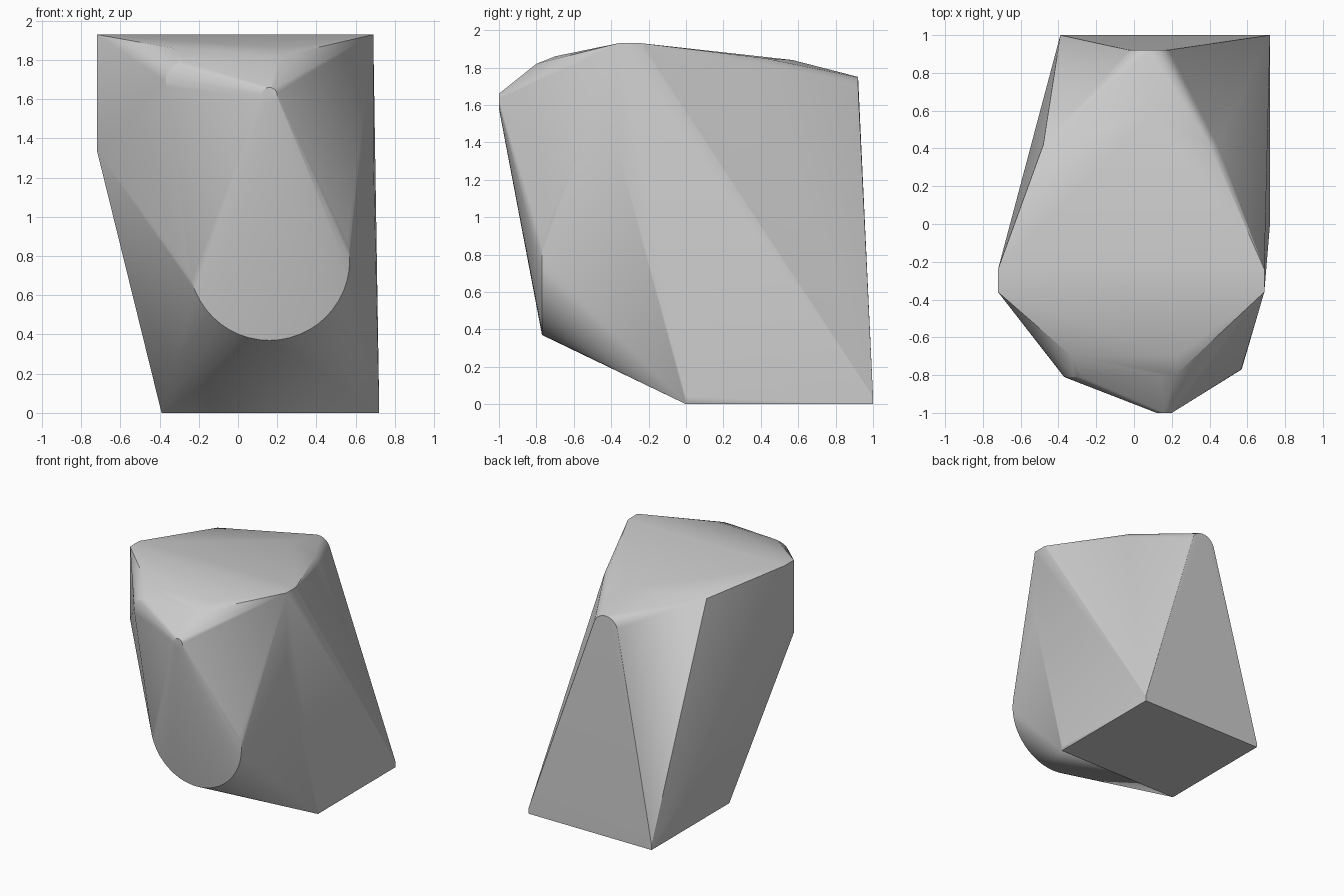
import bpy, bmesh, math

if "Cube" in bpy.data.objects:
    bpy.data.objects.remove(bpy.data.objects["Cube"])


def box(x0, x1, y0, y1, z0, z1):
    return [(x, y, z) for x in (x0, x1) for y in (y0, y1) for z in (z0, z1)]


def disc(cx, y, cz, r, n):
    return [(cx + r * math.cos(2 * math.pi * i / n), y,
             cz + r * math.sin(2 * math.pi * i / n)) for i in range(n)]


# foot slab and the tall top plate
points = box(-0.39, 0.72, 0, 1, 0, 0.04)
points += box(-0.72, 0.69, -0.36, -0.24, 1.34, 1.93)

# rounded ends: lower front, nose tip, upper left front, back top
points += disc(0.16, -0.77, 0.78, 0.41, 48)
points += disc(0.16, -1.0, 1.62, 0.04, 24)
points += disc(-0.27, -0.81, 1.69, 0.10, 24)
points += disc(0.08, 0.92, 1.64, 0.11, 24)

# brow ridge and top shoulders
points += [(-0.33, -0.70, 1.86), (0.23, -0.70, 1.86),
           (0.14, -0.80, 1.82), (0.22, -0.80, 1.82),
           (-0.48, 0.42, 1.85), (0.08, 0.57, 1.84),
           (0.40, 0.42, 1.85), (0.44, 0.42, 1.81)]

# wrap everything in one convex shell
bm = bmesh.new()
for p in points:
    bm.verts.new(p)
hull = bmesh.ops.convex_hull(bm, input=bm.verts[:])
loose = {v for v in hull["geom_interior"] + hull["geom_unused"]
         if isinstance(v, bmesh.types.BMVert) and v.is_valid}
bmesh.ops.delete(bm, geom=list(loose), context='VERTS')
bmesh.ops.delete(bm, geom=[v for v in bm.verts if not v.link_faces], context='VERTS')
bmesh.ops.dissolve_limit(bm, angle_limit=math.radians(0.5),
                         verts=bm.verts[:], edges=bm.edges[:])
bmesh.ops.recalc_face_normals(bm, faces=bm.faces[:])
mesh = bpy.data.meshes.new("faceted_shell")
bm.to_mesh(mesh)
bm.free()
shell = bpy.data.objects.new("faceted_shell", mesh)
bpy.context.collection.objects.link(shell)
bpy.context.view_layer.objects.active = shell
shell.select_set(True)
bpy.ops.object.shade_smooth_by_angle(angle=math.radians(20))
